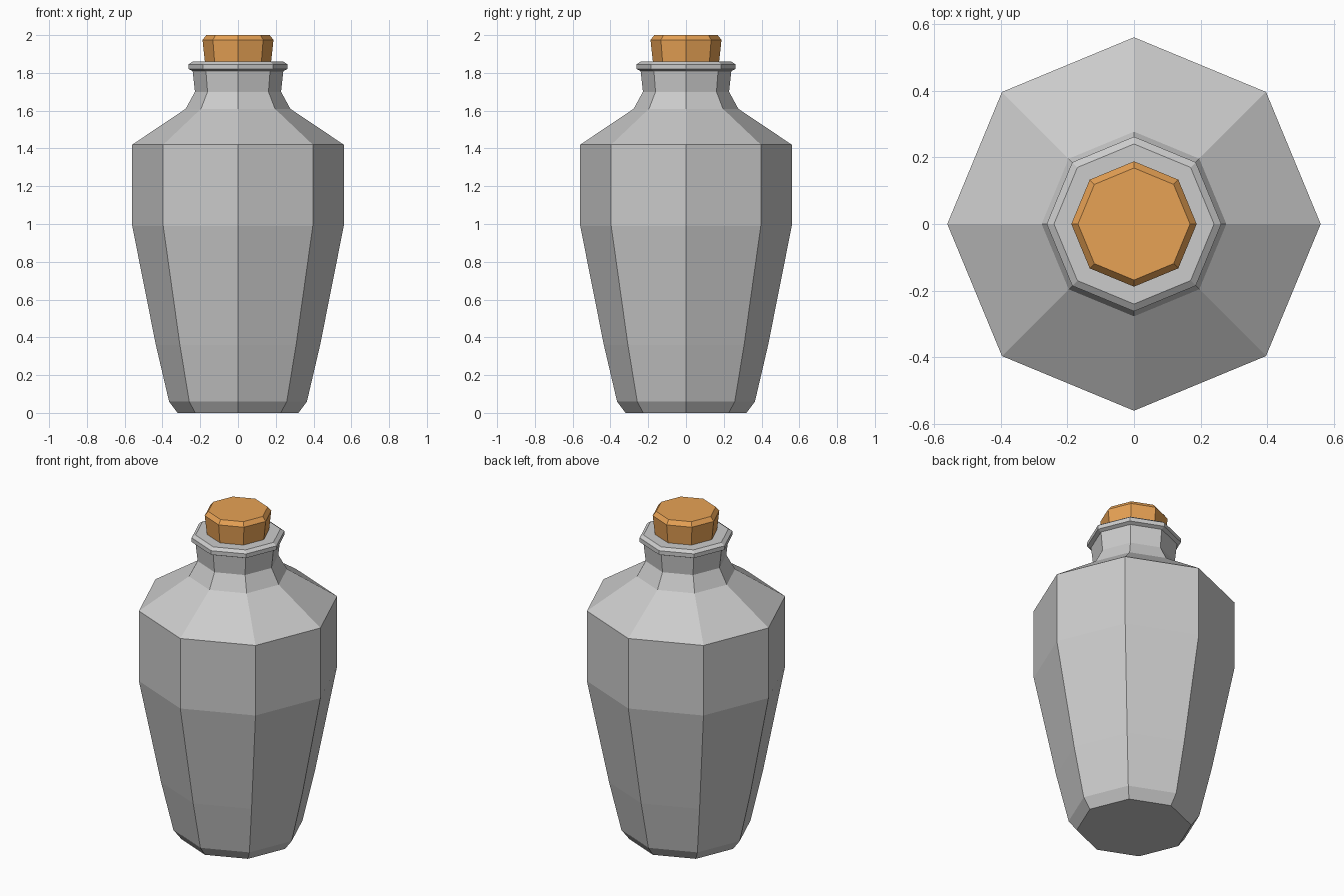
import bpy
import bmesh
from math import cos, sin, pi

if "Cube" in bpy.data.objects:
    bpy.data.objects.remove(bpy.data.objects["Cube"])

SIDES = 8


def lathe(name, profile):
    """Revolve (radius, z) points into a closed, flat-faced solid."""
    bm = bmesh.new()
    rings = [[bm.verts.new((r * cos(2 * pi * i / SIDES), r * sin(2 * pi * i / SIDES), z))
              for i in range(SIDES)] for r, z in profile]
    for low, high in zip(rings, rings[1:]):
        for i in range(SIDES):
            j = (i + 1) % SIDES
            bm.faces.new((low[i], low[j], high[j], high[i]))
    bm.faces.new(rings[0][::-1])
    bm.faces.new(rings[-1])
    mesh = bpy.data.meshes.new(name)
    bm.to_mesh(mesh)
    bm.free()
    obj = bpy.data.objects.new(name, mesh)
    bpy.context.collection.objects.link(obj)
    return obj


# Bottle: chamfered foot, tapered body, shoulder, neck and rolled lip
lathe("bottle", [
    (0.32, 0.0), (0.365, 0.06), (0.435, 0.36), (0.56, 0.99), (0.56, 1.42),
    (0.277, 1.61), (0.228, 1.70), (0.24, 1.81),
    (0.262, 1.82), (0.262, 1.845), (0.24, 1.86),
])

# Cork stopper with bevelled top
cork = lathe("cork", [(0.175, 1.855), (0.188, 1.975), (0.168, 2.0)])
mat = bpy.data.materials.new("cork_orange")
mat.diffuse_color = (0.80, 0.36, 0.09, 1.0)
mat.use_nodes = True
mat.node_tree.nodes["Principled BSDF"].inputs["Base Color"].default_value = mat.diffuse_color
cork.data.materials.append(mat)
